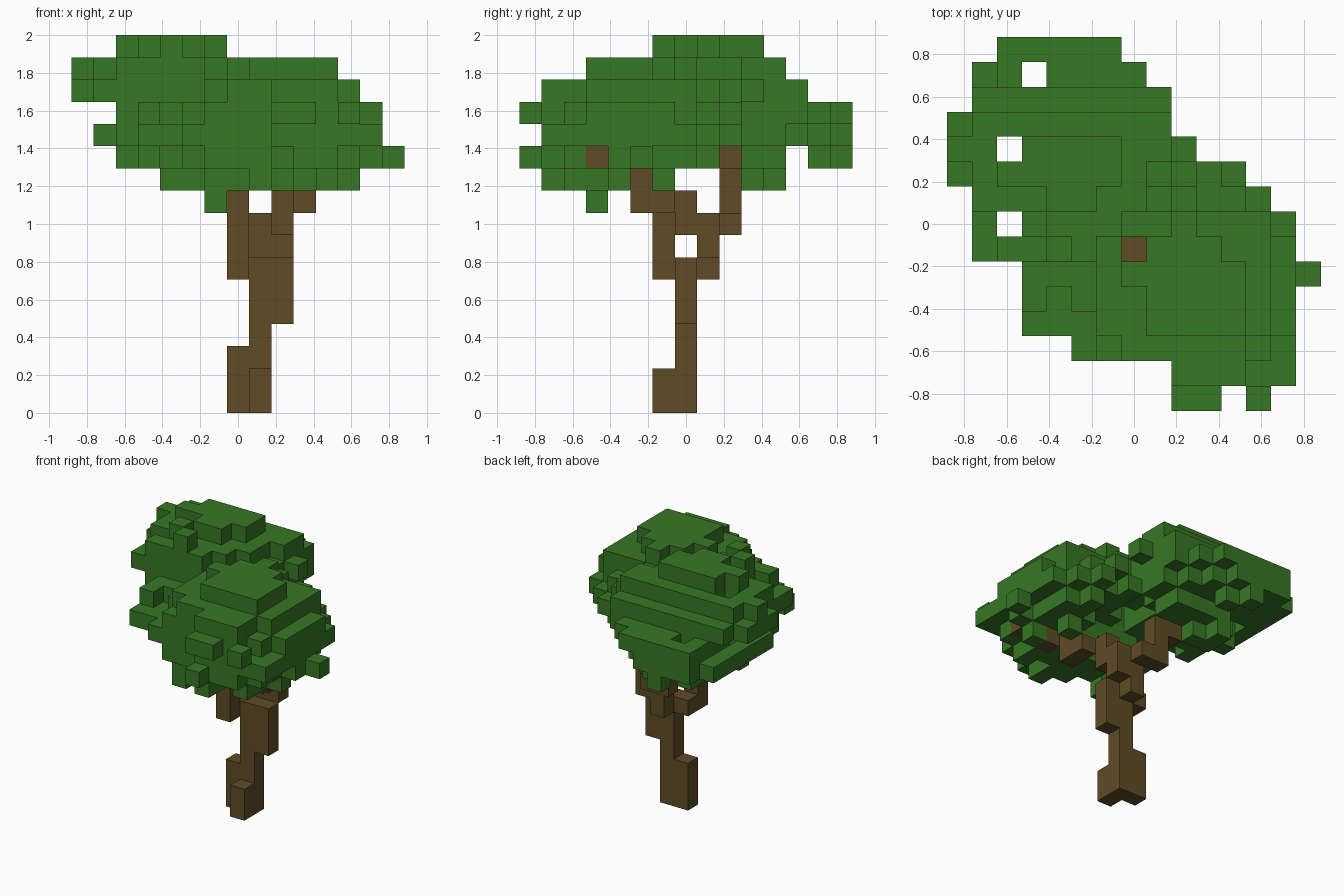
import bpy, bmesh, random
from mathutils import Vector

random.seed(11)
cube = bpy.data.objects.get("Cube")
if cube:
    bpy.data.objects.remove(cube)

UNIT = 2 / 17          # edge of one block
SPAN, HEIGHT = 15, 17  # blocks across and up


def make_material(name, colour):
    mat = bpy.data.materials.new(name)
    mat.use_nodes = True
    mat.diffuse_color = colour
    mat.node_tree.nodes["Principled BSDF"].inputs["Base Color"].default_value = colour
    return mat


leaf_green = make_material("leaf green", (0.038, 0.187, 0.018, 1))
bark_brown = make_material("bark brown", (0.116, 0.07, 0.019, 1))

# Trunk and branches: upright columns of blocks (x, y, lowest, highest)
columns = [
    (7, 7, 0, 2), (8, 7, 0, 6), (8, 6, 0, 1), (9, 7, 4, 6),      # leaning trunk
    (7, 6, 6, 9), (7, 7, 6, 6), (8, 8, 6, 8), (9, 8, 7, 8),      # fork
    (9, 7, 8, 9), (10, 6, 9, 9), (10, 5, 9, 10),                 # front branch
    (11, 4, 10, 11), (12, 3, 11, 11),
    (8, 9, 8, 8), (7, 9, 8, 10), (6, 9, 10, 11), (5, 10, 11, 11),  # back branch
]
wood = {(x, y, z) for x, y, low, high in columns for z in range(low, high + 1)}

# Crown outline from above: first and last block of each row, front to back
plan = [(9, 12), (9, 13), (5, 13), (3, 13), (3, 13), (3, 14), (1, 13), (1, 13),
        (1, 12), (0, 11), (0, 9), (0, 8), (1, 8), (1, 7), (2, 6)]
plan_gaps = {(11, 0), (3, 13), (2, 10), (2, 7), (7, 6)}
# Crown extents per layer, lowest to highest, along x and along y
FIRST = 10
width = [(4, 12), (2, 14), (1, 13), (2, 13), (0, 12), (0, 11), (2, 6)]
depth = [(1, 11), (0, 14), (1, 14), (0, 14), (1, 12), (3, 11), (6, 10)]
depth_gaps = {(7, 10), (8, 10), (9, 10), (12, 11)}
# Branch ends left bare on the +x side: (y, z) and the last block that may hold leaves
bare = {(9, 10): 6, (9, 11): 6, (5, 10): 10, (3, 11): 12}


def within(value, limits):
    return limits[0] <= value <= limits[1]


def allowed(x, y, z):
    layer = z - FIRST
    return (within(x, plan[y]) and (x, y) not in plan_gaps
            and within(x, width[layer]) and within(y, depth[layer])
            and (y, z) not in depth_gaps
            and x <= bare.get((y, z), SPAN) and (x, y, z) not in wood)


# The crown is two overlapping rounded lobes: (centre, radii)
lobes = [((4.2, 9.8, 13.4), (4.5, 4.8, 3.0)), ((9.2, 4.6, 12.4), (4.9, 4.6, 3.1))]


def lobe_distance(cell):
    return min(sum(((c - m) / r) ** 2 for c, m, r in zip(cell, mid, radii)) ** 0.5
               for mid, radii in lobes)


def in_hollow(cell):
    x, y, z = cell
    return ((x - 7.5) / 3.2) ** 2 + ((y - 7.5) / 2.6) ** 2 + ((z - 9.5) / 2.6) ** 2 < 1


space = [(x, y, z) for x in range(SPAN) for y in range(SPAN)
         for z in range(FIRST, HEIGHT) if allowed(x, y, z)]

# Ragged surface: clumps of leaves reach out by different amounts
clump = {}
leaves = set()
for cell in space:
    key = (cell[0] // 2, cell[1] // 2)
    reach = clump.setdefault(key, random.uniform(0.9, 1.08)) + random.uniform(-0.09, 0.09)
    if lobe_distance(cell) < reach and not in_hollow(cell):
        leaves.add(cell)

# Stray tufts that complete the outline along each axis
for a, b in ((0, 1), (0, 2), (1, 2)):
    covered = {(c[a], c[b]) for c in leaves}
    best = {}
    for cell in space:
        spot = (cell[a], cell[b])
        if spot not in covered and (spot not in best
                                    or lobe_distance(cell) < lobe_distance(best[spot])):
            best[spot] = cell
    leaves.update(best.values())
leaves.update({(6, 3, 9), (6, 3, 10)})   # hanging tuft

SIDES = [Vector(s) for s in ((1, 0, 0), (-1, 0, 0), (0, 1, 0), (0, -1, 0), (0, 0, 1), (0, 0, -1))]


def build_blocks(name, cells, solid, mat):
    """Make one mesh of the block faces that touch open air."""
    bm = bmesh.new()
    for cell in sorted(cells):
        base = Vector(cell)
        middle = base + Vector((-SPAN / 2 + 0.5, -SPAN / 2 + 0.5, 0.5))
        for side in SIDES:
            if tuple(int(v) for v in base + side) in solid:
                continue
            across = Vector((side.y, side.z, side.x))
            up = side.cross(across)
            corners = [middle + (side + across * p + up * q) / 2
                       for p, q in ((-1, -1), (1, -1), (1, 1), (-1, 1))]
            bm.faces.new([bm.verts.new(c * UNIT) for c in corners])
    bmesh.ops.remove_doubles(bm, verts=bm.verts, dist=UNIT / 100)
    mesh = bpy.data.meshes.new(name)
    bm.to_mesh(mesh)
    bm.free()
    mesh.materials.append(mat)
    bpy.context.collection.objects.link(bpy.data.objects.new(name, mesh))


solid = wood | leaves
build_blocks("trunk_and_branches", wood, solid, bark_brown)
build_blocks("leafy_crown", leaves, solid, leaf_green)
